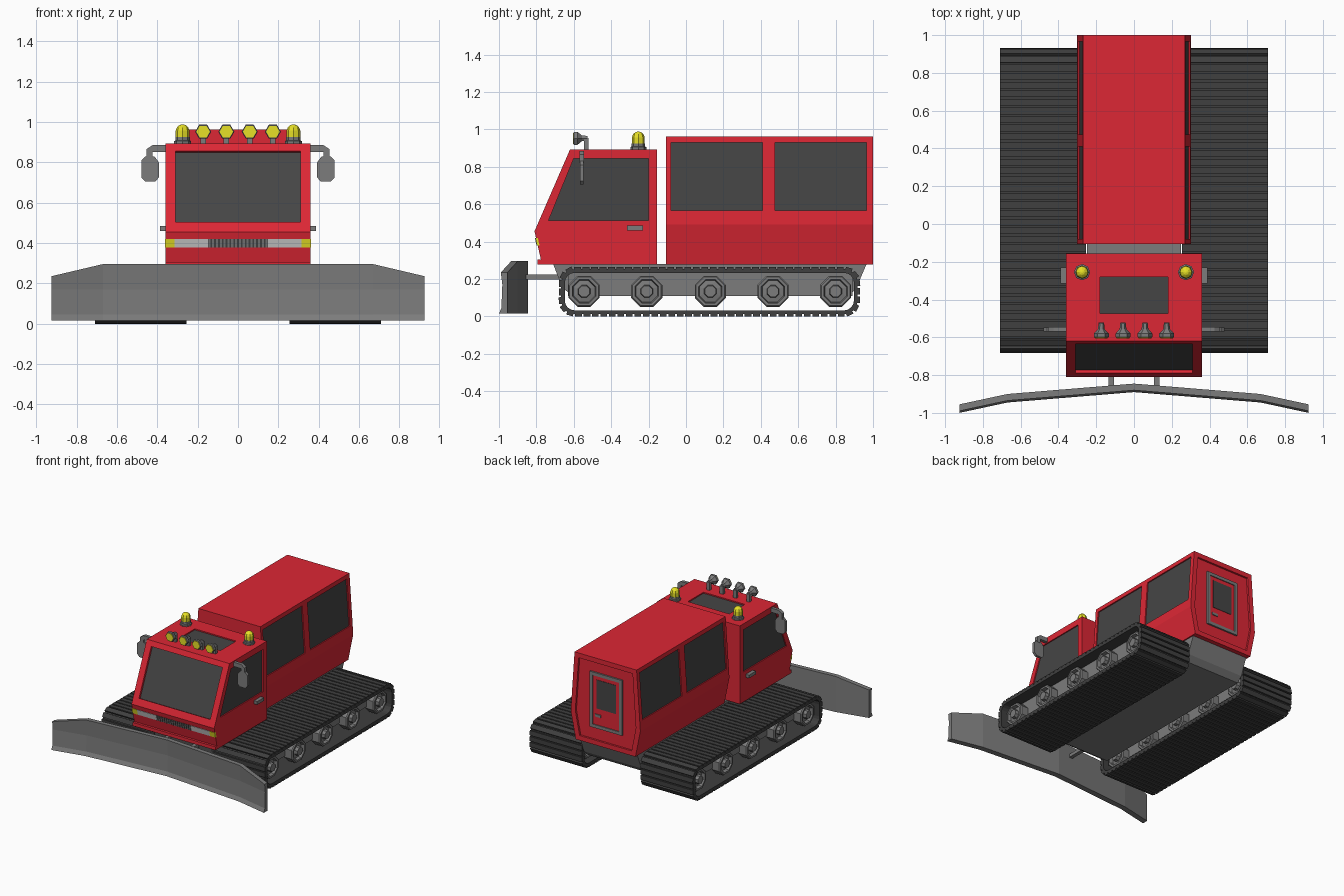
import bpy, bmesh
from math import pi, cos, sin, atan2
from mathutils import Vector, Matrix
from mathutils.geometry import normal

if "Cube" in bpy.data.objects:
    bpy.data.objects.remove(bpy.data.objects["Cube"])


def mat(name, c):
    m = bpy.data.materials.new(name)
    m.diffuse_color = (*c, 1)
    m.use_nodes = True
    m.node_tree.nodes["Principled BSDF"].inputs["Base Color"].default_value = m.diffuse_color
    return m


RED = mat("red_paint", (0.72, 0.02, 0.035))
DARK = mat("dark_glass", (0.06, 0.06, 0.06))
RUBBER = mat("rubber", (0.05, 0.05, 0.05))
YELLOW = mat("yellow_lens", (0.8, 0.75, 0.02))
PALE = mat("pale_lens", (0.8, 0.8, 0.8))
GREY = mat("grey_metal", (0.2, 0.2, 0.2))


def finish(name, bm, m=GREY):
    bmesh.ops.recalc_face_normals(bm, faces=bm.faces)
    me = bpy.data.meshes.new(name)
    bm.to_mesh(me)
    bm.free()
    ob = bpy.data.objects.new(name, me)
    bpy.context.collection.objects.link(ob)
    if m:
        me.materials.append(m)
    return ob


def prism(name, pts, vec, m=GREY):
    bm = bmesh.new()
    vec = Vector(vec)
    a = [bm.verts.new(Vector(p)) for p in pts]
    b = [bm.verts.new(Vector(p) + vec) for p in pts]
    bm.faces.new(a)
    bm.faces.new(b)
    for i in range(len(a)):
        j = (i + 1) % len(a)
        bm.faces.new((a[i], a[j], b[j], b[i]))
    return finish(name, bm, m)


def box(name, x, y, z, m=GREY):
    pts = [(x[0], y[0], z[0]), (x[1], y[0], z[0]), (x[1], y[1], z[0]), (x[0], y[1], z[0])]
    return prism(name, pts, (0, 0, z[1] - z[0]), m)


def lathe(name, prof, loc, axis, seg, m=GREY, turn=0):
    """Turn (radius, height) profile about an axis direction."""
    bm = bmesh.new()
    rot = Vector((0, 0, 1)).rotation_difference(Vector(axis)).to_matrix()
    rings = [[bm.verts.new(rot @ Vector((r * cos(turn + 2 * pi * i / seg), r * sin(turn + 2 * pi * i / seg), h)) + Vector(loc))
              for i in range(seg)] for r, h in prof]
    for a, b in zip(rings, rings[1:]):
        for i in range(seg):
            j = (i + 1) % seg
            bm.faces.new((a[i], a[j], b[j], b[i]))
    bm.faces.new(rings[0])
    bm.faces.new(rings[-1])
    return finish(name, bm, m)


def recess(target, name, pts, out, depth, m=DARK):
    """Cut a panel into the target and lay a pane at its bottom."""
    pts = [Vector(p) for p in pts]
    n = normal(pts)
    if n.dot(Vector(out)) < 0:
        n.negate()
    cut = prism("cutter", [p - n * depth for p in pts], n * (depth + 0.02), None)
    mod = target.modifiers.new("cut", 'BOOLEAN')
    mod.object, mod.operation, mod.solver = cut, 'DIFFERENCE', 'EXACT'
    dg = bpy.context.evaluated_depsgraph_get()
    new = bpy.data.meshes.new_from_object(target.evaluated_get(dg))
    target.modifiers.clear()
    target.data = new
    bpy.data.objects.remove(cut)
    if m:
        prism(name, [p - n * (depth + 0.01) for p in pts], n * 0.013, m)


# Cab shell with windows and roof hatch
cab = prism("cab", [(-0.36, y, z) for y, z in
            [(-0.62, .893), (-0.155, .893), (-0.155, .278), (-0.77, .278), (-0.81, .455)]], (0.72, 0, 0), RED)
fy = lambda z: -0.81 + (z - .455) * 0.19 / 0.438
recess(cab, "windscreen", [(x, fy(z), z) for x, z in [(-.31, .505), (.31, .505), (.31, .855), (-.31, .855)]],
       (0, -1, 0.4), 0.02)
recess(cab, "roof_hatch", [(x, y, .893) for x, y in [(-.18, -.475), (.18, -.475), (.18, -.28), (-.18, -.28)]],
       (0, 0, 1), 0.012)
for s in (1, -1):
    recess(cab, "cab_side_window", [(s * .36, y, z) for y, z in
           [(-.735, .513), (-.2, .513), (-.2, .845), (-.6, .845)]], (s, 0, 0), 0.012)
box("front_bumper", (-.36, .36), (-.795, -.75), (.278, .305), RED)

# Front lamp strip and grille
ly = lambda z: -0.81 + (.455 - z) * 0.04 / 0.177


def strip(name, x0, x1, t, m):
    prism(name, [(x, ly(z) + .01, z) for x, z in [(x0, .378), (x1, .378), (x1, .42), (x0, .42)]], (0, -t - .01, 0), m)


strip("grille", -.15, .15, .002, DARK)
for i in range(16):
    x = -.1425 + i * .019
    strip("grille_bar", x - .005, x + .005, .006, GREY)
for s in (1, -1):
    strip("headlight", *sorted((s * .15, s * .315)), .004, PALE)
    strip("indicator", *sorted((s * .315, s * .361)), .004, YELLOW)

# Rear passenger body
hexa = [(.27, .963), (.303, .49), (.26, .278)]
outline = hexa + [(-x, z) for x, z in reversed(hexa)]
body = prism("rear_body", [(x, -.107, z) for x, z in outline], (0, 1.107, 0), RED)
bx = lambda z: .303 - (z - .49) * .033 / .473
for s in (1, -1):
    for y0, y1 in ((-.08, .41), (.475, .965)):
        recess(body, "body_side_window", [(s * bx(z), y, z) for y, z in
               [(y0, .565), (y1, .565), (y1, .93), (y0, .93)]], (s, 0, 0.07), 0.012)
recess(body, "rear_panel", [(x * .87, 1.0, .62 + (z - .62) * .89) for x, z in outline], (0, 1, 0), 0.015, None)

# Rear door
frame = box("rear_door_frame", (-.14, .14), (.98, .998), (.41, .845))
recess(frame, "rear_door", [(x, .998, z) for x, z in [(-.115, .435), (.115, .435), (.115, .82), (-.115, .82)]],
       (0, 1, 0), 0.01, RED)
box("rear_door_window", (-.085, .085), (.985, .994), (.565, .79), DARK)
box("rear_door_handle", (.045, .095), (.985, .998), (.5, .52))

# Chassis hull
prism("chassis", [(-.25, y, z) for y, z in
      [(-.71, .279), (-.66, .15), (-.6, .11), (.87, .11), (.91, .15), (.965, .279)]], (.5, 0, 0))


# Tracks
def loop(off, n=4):
    """Rounded side outline of the track, shrunk inwards by off."""
    r = .085 - off
    cs = [(.845, .18), (-.595, .18), (-.595, .085), (.845, .085)]
    return [Vector((0, c[0] + r * cos((k + i / n) * pi / 2), c[1] + r * sin((k + i / n) * pi / 2)))
            for k, c in enumerate(cs) for i in range(n + 1)]


def track(s):
    x0, x1 = s * .255, s * .71
    bm = bmesh.new()
    rings = [[bm.verts.new(p + Vector((x, 0, 0))) for p in loop(o)]
             for x, o in ((x0, .012), (x1, .012), (x1, .032), (x0, .032))]
    n = len(rings[0])
    for k in range(4):
        a, b = rings[k], rings[(k + 1) % 4]
        for i in range(n):
            j = (i + 1) % n
            bm.faces.new((a[i], a[j], b[j], b[i]))
    finish("track_belt", bm, RUBBER)
    # Tread bars spaced along the outline
    bm = bmesh.new()
    path = loop(.011, 8)
    path.append(path[0])
    total = sum((b - a).length for a, b in zip(path, path[1:]))
    count = 78
    for i in range(count):
        d = total * i / count
        for a, b in zip(path, path[1:]):
            if d <= (b - a).length:
                break
            d -= (b - a).length
        t = (b - a).normalized()
        m = (Matrix.Translation(a + t * d + Vector(((x0 + x1) / 2, 0, 0)))
             @ Matrix.Rotation(atan2(t.z, t.y), 4, 'X') @ Matrix.Diagonal((.455, .036, .022, 1)))
        bmesh.ops.create_cube(bm, size=1, matrix=m)
    finish("track_treads", bm, RUBBER)


wheel = [(.012, .112), (.032, .112), (.036, .085), (.062, .08), (.068, .105), (.083, .105), (.09, .097), (.09, .03), (.012, .03)]
for s in (1, -1):
    track(s)
    box("wheel_beam", sorted((s * .34, s * .615)), (-.63, .89), (.11, .233))
    for y in (-.545, -.21, .13, .465, .8):
        lathe("outer_wheel", wheel, (s * .575, y, .134), (s, 0, 0), 8, turn=pi / 8)
        lathe("inner_wheel", wheel, (s * .385, y, .134), (-s, 0, 0), 8, turn=pi / 8)

# Plough blade: curved section swept through five stations
bm = bmesh.new()
rows = []
for x, y, top in [(-.925, -.955, .235), (-.67, -.9, .295), (0, -.845, .295), (.67, -.9, .295), (.925, -.955, .235)]:
    sec = [(0, .015), (0, top), (-.035, top), (-.027, .17), (-.032, .045), (-.045, .015)]
    rows.append([bm.verts.new((x, y + dy, z)) for dy, z in sec])
for a, b in zip(rows, rows[1:]):
    for i in range(6):
        j = (i + 1) % 6
        bm.faces.new((a[i], a[j], b[j], b[i]))
bm.faces.new(rows[0])
bm.faces.new(rows[-1])
finish("plough_blade", bm)

for s in (1, -1):
    box("blade_arm", (s * .12 - .015, s * .12 + .015), (-.87, -.64), (.198, .224))
    # Door handles
    box("door_handle", sorted((s * .355, s * .388)), (-.315, -.23), (.46, .485))
    # Mirrors
    prism("mirror_arm", [(s * x, -.57, z) for x, z in
          [(.35, .852), (.35, .885), (.425, .885), (.455, .865), (.455, .82), (.425, .82), (.425, .852)]], (0, .025, 0))
    prism("mirror", [(s * x, -.568, z) for x, z in
          [(.41, .705), (.46, .705), (.48, .725), (.48, .81), (.46, .83), (.415, .83), (.393, .8), (.393, .725)]], (0, .02, 0))
    # Roof beacons
    lathe("beacon_base", [(.043, 0), (.043, .015), (.036, .018), (.036, .035)], (s * .275, -.255, .89), (0, 0, 1), 8)
    lathe("beacon_lamp", [(.034, 0), (.034, .035), (.028, .052), (.015, .063), (.004, .066)],
          (s * .275, -.255, .922), (0, 0, 1), 8, YELLOW)

# Roof spotlights
for x in (-.173, -.058, .058, .173):
    lathe("spotlight", [(.036, .001), (.04, .004), (.04, .022), (.018, .045), (.015, .075)], (x, -.602, .952), (0, 1, 0), 6)
    lathe("spotlight_lens", [(.034, 0), (.034, .01)], (x, -.605, .952), (0, 1, 0), 6, YELLOW)
    box("spotlight_stand", (x - .014, x + .014), (-.545, -.522), (.888, .955))
